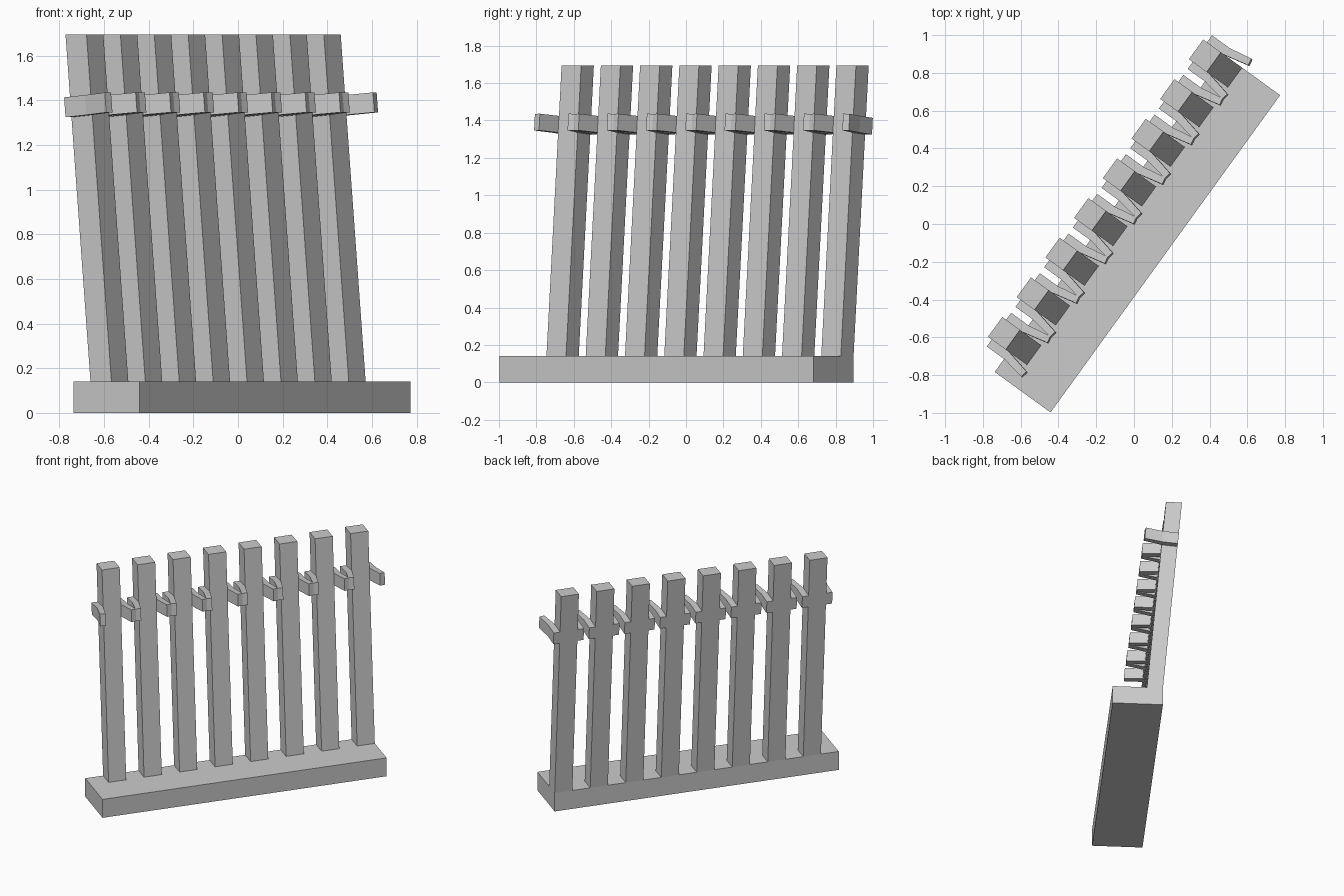
import bpy, bmesh, math
from mathutils import Matrix

if "Cube" in bpy.data.objects:
    bpy.data.objects.remove(bpy.data.objects["Cube"])

N = 8
U0, U1 = -1.067, 1.006          # rack extent along its length
PITCH = (U1 - U0) / N
BASE_H, TOP = 0.14, 1.695
BACK, FRONT = 0.138, -0.227     # local y of the base back and front
HALF_W, DEPTH = 0.0645, 0.116   # post half width and depth
LEAN = 0.138 / (TOP - BASE_H)   # backward lean of the posts
TURN = Matrix.Rotation(math.radians(54.1), 4, 'Z')


def back_y(z):
    return BACK + LEAN * (z - BASE_H)


def prism(name, lower, upper):
    """Closed solid between two matching outlines."""
    bm = bmesh.new()
    a = [bm.verts.new(p) for p in lower]
    b = [bm.verts.new(p) for p in upper]
    n = len(a)
    bm.faces.new(a[::-1])
    bm.faces.new(b)
    for i in range(n):
        j = (i + 1) % n
        bm.faces.new((a[i], a[j], b[j], b[i]))
    bmesh.ops.recalc_face_normals(bm, faces=bm.faces[:])
    bm.transform(TURN)
    me = bpy.data.meshes.new(name)
    bm.to_mesh(me)
    bm.free()
    ob = bpy.data.objects.new(name, me)
    bpy.context.collection.objects.link(ob)
    return ob


# Base plank
rect = [(U0, FRONT), (U1, FRONT), (U1, BACK), (U0, BACK)]
prism("base", [(x, y, 0) for x, y in rect], [(x, y, BASE_H) for x, y in rect])

# Prong outline: (sideways from post centre, distance forward of post back)
PRONG = [(HALF_W, 0), (0.110, 0), (0.110, 0.115), (0.132, 0.243),
         (0.094, 0.250), (HALF_W, DEPTH)]


def prong_ring(cx, side, z):
    return [(cx + side * s, back_y(z + LEAN * d) - d, z + LEAN * d)
            for s, d in PRONG]


for i in range(N):
    cx = U0 + PITCH * (i + 1) - HALF_W

    # Leaning post with level ends
    def post_ring(z):
        b = back_y(z)
        return [(cx - HALF_W, b - DEPTH, z), (cx + HALF_W, b - DEPTH, z),
                (cx + HALF_W, b, z), (cx - HALF_W, b, z)]
    prism(f"post_{i + 1}", post_ring(BASE_H), post_ring(TOP))

    # Pair of forward-reaching prongs
    for side, label in ((-1, "left"), (1, "right")):
        prism(f"{label}_prong_{i + 1}",
              prong_ring(cx, side, 1.325), prong_ring(cx, side, 1.414))
